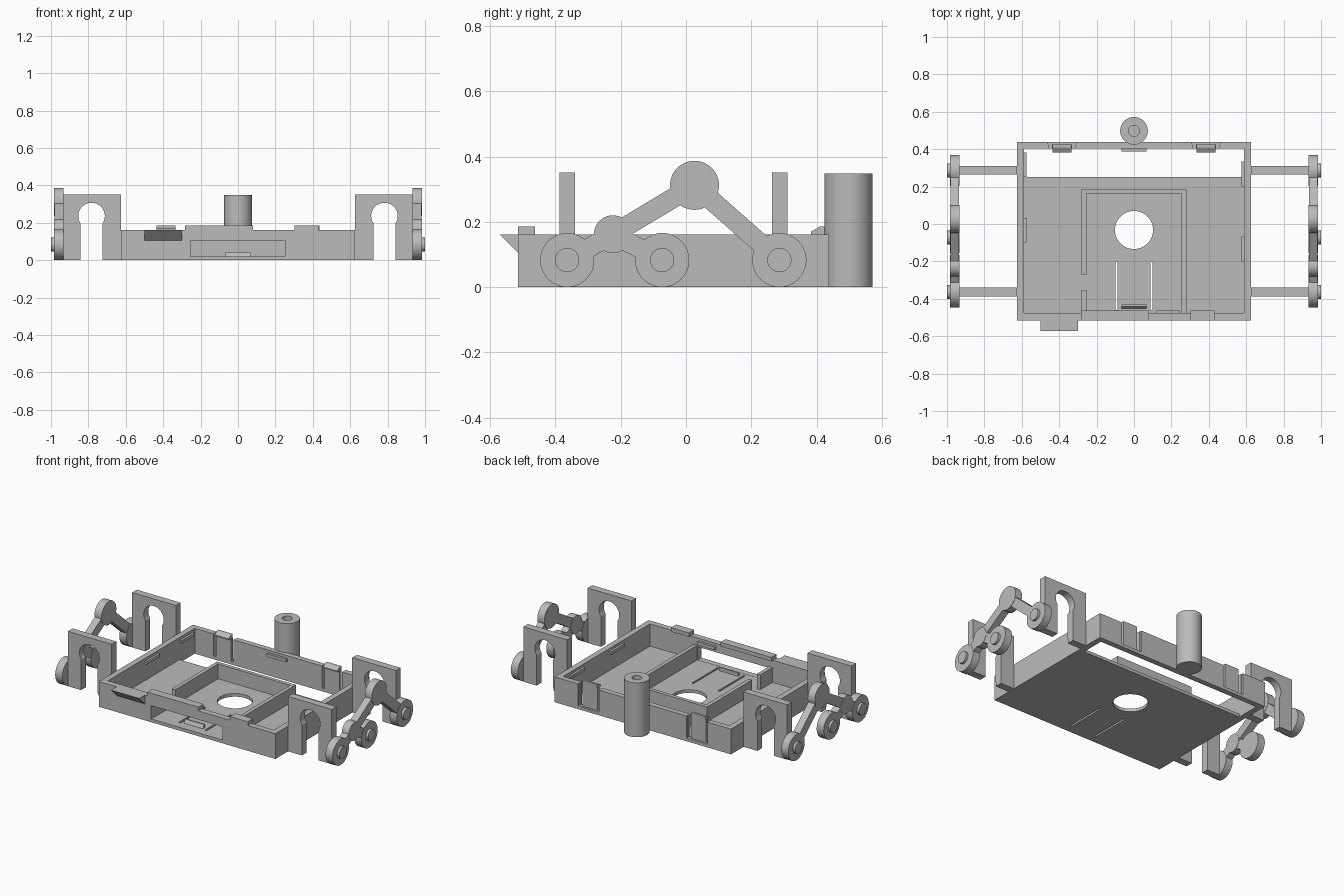
import bpy, bmesh, math
from mathutils import Vector

cube = bpy.data.objects.get("Cube")
if cube:
    bpy.data.objects.remove(cube, do_unlink=True)

grey = bpy.data.materials.new("plain grey")
grey.use_nodes = True
colour = (0.5, 0.5, 0.5, 1)
grey.diffuse_color = colour
grey.node_tree.nodes["Principled BSDF"].inputs["Base Color"].default_value = colour

AXES = {"x": lambda a, b, d: (d, a, b),
        "y": lambda a, b, d: (a, d, b),
        "z": lambda a, b, d: (a, b, d)}


def prism(name, points, axis, d0, d1):
    """Extrude a 2D outline along an axis from d0 to d1."""
    bm = bmesh.new()
    place = AXES[axis]
    low = [bm.verts.new(place(a, b, d0)) for a, b in points]
    high = [bm.verts.new(place(a, b, d1)) for a, b in points]
    bm.faces.new(low)
    bm.faces.new(high)
    n = len(points)
    for i in range(n):
        j = (i + 1) % n
        bm.faces.new((low[i], low[j], high[j], high[i]))
    bmesh.ops.recalc_face_normals(bm, faces=bm.faces)
    mesh = bpy.data.meshes.new(name)
    bm.to_mesh(mesh)
    bm.free()
    mesh.materials.append(grey)
    ob = bpy.data.objects.new(name, mesh)
    bpy.context.collection.objects.link(ob)
    return ob


def box(name, x0, x1, y0, y1, z0, z1):
    return prism(name, [(x0, y0), (x1, y0), (x1, y1), (x0, y1)], "z", z0, z1)


def arc(a, b, r, start=0, end=360, n=48):
    steps = n if end - start == 360 else n - 1
    angles = [math.radians(start + (end - start) * i / steps) for i in range(n)]
    return [(a + r * math.cos(t), b + r * math.sin(t)) for t in angles]


def disc(name, a, b, r, axis, d0, d1):
    return prism(name, arc(a, b, r), axis, d0, d1)


def cut(target, *cutters):
    for cutter in cutters:
        cutter.hide_render = True
        mod = target.modifiers.new("cut", "BOOLEAN")
        mod.operation = "DIFFERENCE"
        mod.solver = "EXACT"
        mod.object = cutter
        bpy.context.view_layer.objects.active = target
        bpy.ops.object.modifier_apply(modifier=mod.name)
        bpy.data.objects.remove(cutter, do_unlink=True)


def smooth(ob):
    bpy.ops.object.select_all(action="DESELECT")
    ob.select_set(True)
    bpy.context.view_layer.objects.active = ob
    bpy.ops.object.shade_smooth_by_angle(angle=math.radians(30))


# Tray: hollow body, rear floor opening, front window, floor hole and tongue slits
tray = box("tray", -0.626, 0.626, -0.515, 0.438, 0, 0.162)
cut(tray,
    box("hollow", -0.589, 0.589, -0.477, 0.403, 0.02, 0.3),
    box("rear_opening", -0.589, 0.589, 0.25, 0.403, -0.1, 0.1),
    box("front_window", -0.255, 0.252, -0.6, -0.45, 0.021, 0.106),
    disc("floor_hole", 0, -0.032, 0.102, "z", -0.1, 0.1))
for s in (-1, 1):
    x = s * 0.093
    cut(tray, box("tongue_slit", x - 0.006, x + 0.006, -0.46, -0.2, -0.1, 0.1))
    # Rear spring clip: shallow outer recess with a slit on both sides
    c = s * 0.385
    cut(tray, box("clip_recess", c - 0.075, c + 0.075, 0.425, 0.5, 0.02, 0.3))
    for e in (-1, 1):
        x = c + e * 0.062
        cut(tray, box("clip_slit", x - 0.009, x + 0.009, 0.39, 0.5, 0.02, 0.3))
    prism("clip_hook", [(0.425, 0.155), (0.425, 0.186), (0.41, 0.186),
                        (0.383, 0.17), (0.383, 0.162), (0.403, 0.155)],
          "x", c - 0.05, c + 0.05)
smooth(tray)

# Inner compartment walls
TOP = 0.115
box("compartment_back", -0.28, 0.28, 0.162, 0.186, 0.015, TOP)
box("compartment_right_long", -0.28, -0.255, -0.27, 0.165, 0.015, TOP - 0.0005)
box("compartment_right_short", -0.28, -0.255, -0.48, -0.353, 0.015, TOP)
box("compartment_left", 0.255, 0.28, -0.48, 0.165, 0.015, TOP - 0.0005)
prism("tongue_catch", [(-0.455, 0.015), (-0.43, 0.015), (-0.43, 0.042), (-0.44, 0.042)],
      "x", -0.068, 0.068)

# Front rim tabs and sloping latch
box("front_tab_wide", -0.283, 0.08, -0.515, -0.462, 0.161, 0.186)
box("front_tab_narrow", 0.303, 0.43, -0.515, -0.462, 0.161, 0.186)
prism("front_latch", [(-0.572, 0.162), (-0.514, 0.162), (-0.514, 0.104)], "x", -0.5, -0.3)

# Small ridges on the inner wall faces
LOW, HIGH = 0.125, 0.145
box("rear_ridge", -0.068, 0.068, 0.388, 0.405, LOW, HIGH)
box("front_ridge", 0.12, 0.246, -0.479, -0.462, LOW, HIGH)
for side, y0 in ((-1, 0.25), (-1, -0.1), (1, 0.2), (1, -0.2)):
    xs = sorted((side * 0.591, side * 0.575))
    box("side_ridge", xs[0], xs[1], y0, y0 + 0.133, LOW, HIGH)

# Rear post with a blind bore
post = disc("rear_post", 0, 0.498, 0.074, "z", 0, 0.348)
cut(post, disc("post_bore", 0, 0.498, 0.029, "z", 0.1, 0.5))
smooth(post)

# Linkage joints (y, z, radius) in chain order
joints = [(-0.364, 0.083, 0.083), (-0.224, 0.162, 0.058),
          (0.026, 0.312, 0.075), (0.286, 0.083, 0.083)]
middle = (-0.073, 0.083, 0.083)
bars = list(zip(joints, joints[1:])) + [(joints[1], middle)]

for s, side in ((-1, "right"), (1, "left")):
    # Keyhole brackets
    hole = arc(0.783, 0.236, 0.071, 215, -35 + 0.0, n=32)
    outline = [(0.625, 0), (0.724, 0)] + hole + [(0.842, 0), (0.936, 0),
                                                 (0.936, 0.352), (0.625, 0.352)]
    for where, y0 in (("front", -0.387), ("rear", 0.264)):
        smooth(prism(f"{side}_{where}_bracket", [(s * a, b) for a, b in outline],
                     "y", y0, y0 + 0.047))
    # Linkage discs, bars and hubs
    for a, b, r in joints + [middle]:
        smooth(disc(f"{side}_joint", a, b, r, "x", s * 0.934, s * 0.984))
    for p, q in bars:
        u, v = Vector(p[:2]), Vector(q[:2])
        off = (v - u).orthogonal().normalized() * 0.03
        prism(f"{side}_link_bar", [u + off, v + off, v - off, u - off],
              "x", s * 0.936, s * 0.982)
    for a, b, r in (joints[0], middle, joints[3]):
        smooth(disc(f"{side}_hub", a, b, 0.037, "x", s * 0.98, s * 1.0))
